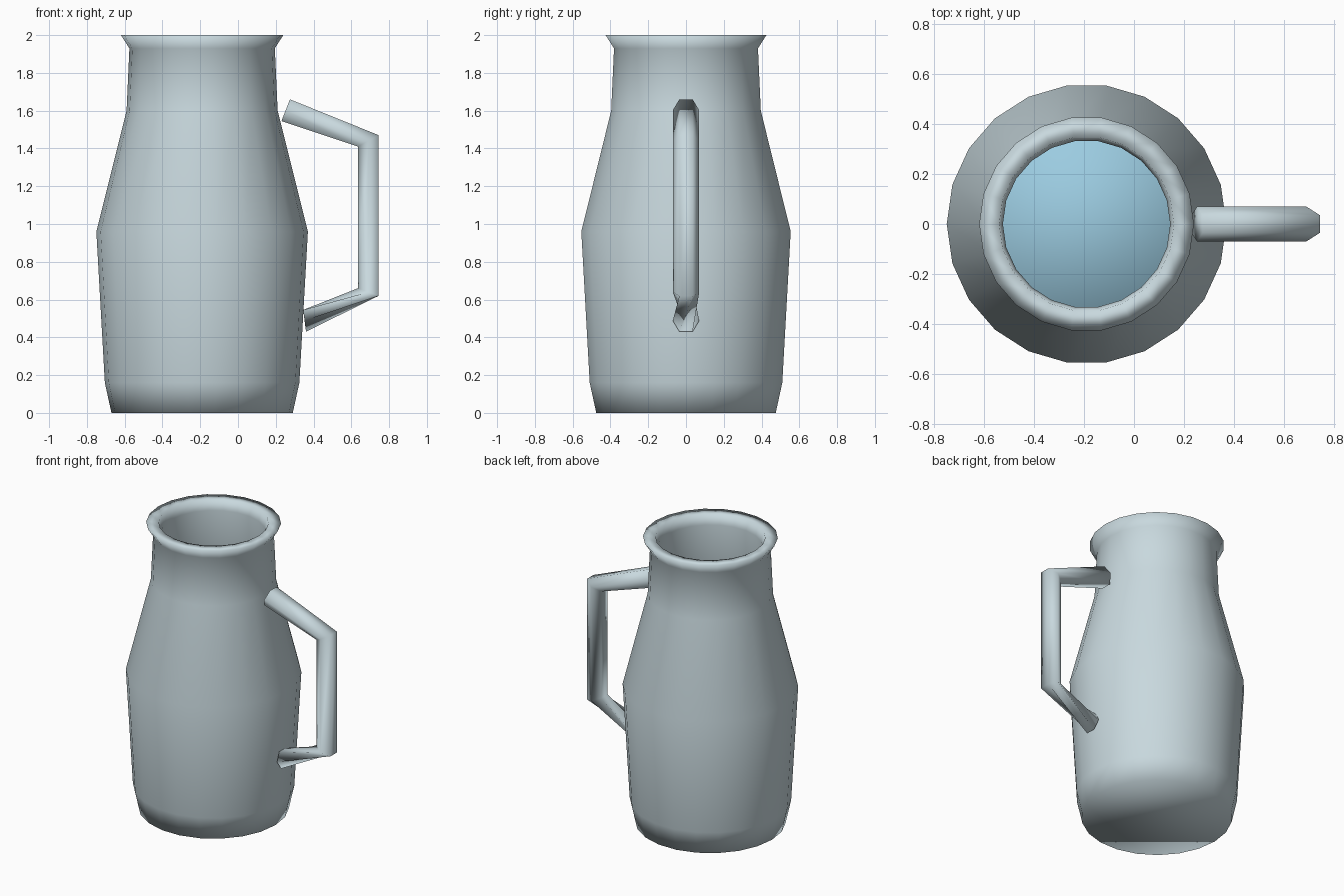
import bpy
import bmesh
from math import cos, sin, pi, radians
from mathutils import Vector

cube = bpy.data.objects.get("Cube")
if cube:
    bpy.data.objects.remove(cube)

AXIS_X = -0.19
SIDES = 22


def make_material(name, rgb):
    mat = bpy.data.materials.new(name)
    mat.use_nodes = True
    mat.diffuse_color = (*rgb, 1)
    mat.node_tree.nodes["Principled BSDF"].inputs["Base Color"].default_value = (*rgb, 1)
    return mat


def skin_rings(name, rings, mat):
    """Bridge a list of point rings, cap both ends and shade smooth."""
    bm = bmesh.new()
    loops = [[bm.verts.new(p) for p in ring] for ring in rings]
    n = len(loops[0])
    for low, high in zip(loops, loops[1:]):
        for i in range(n):
            j = (i + 1) % n
            bm.faces.new((low[i], low[j], high[j], high[i]))
    bm.faces.new(loops[0][::-1])
    bm.faces.new(loops[-1])
    bmesh.ops.recalc_face_normals(bm, faces=bm.faces)
    for face in bm.faces:
        face.smooth = True
    mesh = bpy.data.meshes.new(name)
    bm.to_mesh(mesh)
    bm.free()
    mesh.materials.append(mat)
    obj = bpy.data.objects.new(name, mesh)
    bpy.context.collection.objects.link(obj)
    return obj


def lathe(name, profile, mat):
    angles = [2 * pi * i / SIDES for i in range(SIDES)]
    rings = [[(AXIS_X + r * cos(a), r * sin(a), z) for a in angles] for r, z in profile]
    return skin_rings(name, rings, mat)


def hex_ring(inner, outer, twist):
    """Hexagon with flats at the inner and outer points, corners towards y."""
    a, b = Vector((inner[0], 0, inner[1])), Vector((outer[0], 0, outer[1]))
    mid, half = (a + b) / 2, (b - a) / 2 / sin(pi / 3)
    turns = [radians(60 * i + twist) for i in range(6)]
    return [mid + half * sin(t) + Vector((0, 0.07 * cos(t), 0)) for t in turns]


glaze = make_material("pale grey blue", (0.58, 0.69, 0.73))
water = make_material("water blue", (0.33, 0.60, 0.75))

# Jug body: outer wall, flared lip, then the inner wall down to the floor
lathe("jug_body", [
    (0.48, 0), (0.515, 0.16), (0.56, 0.96), (0.40, 1.6), (0.385, 1.93),
    (0.43, 2.0), (0.35, 2.0), (0.335, 1.93), (0.365, 1.6),
    (0.525, 0.96), (0.485, 0.16), (0.45, 0.03)], glaze)

# Liquid filling the lower half
lathe("liquid", [(0.44, 0.04), (0.475, 0.16), (0.515, 0.96), (0.50, 1.02)], water)

# Angular handle whose lower arm twists towards the body
skin_rings("handle", [
    hex_ring((0.23, 1.545), (0.275, 1.66), 0),
    hex_ring((0.635, 1.41), (0.745, 1.47), 0),
    hex_ring((0.635, 0.66), (0.745, 0.62), 0),
    hex_ring((0.345, 0.545), (0.36, 0.43), 120)], glaze)
